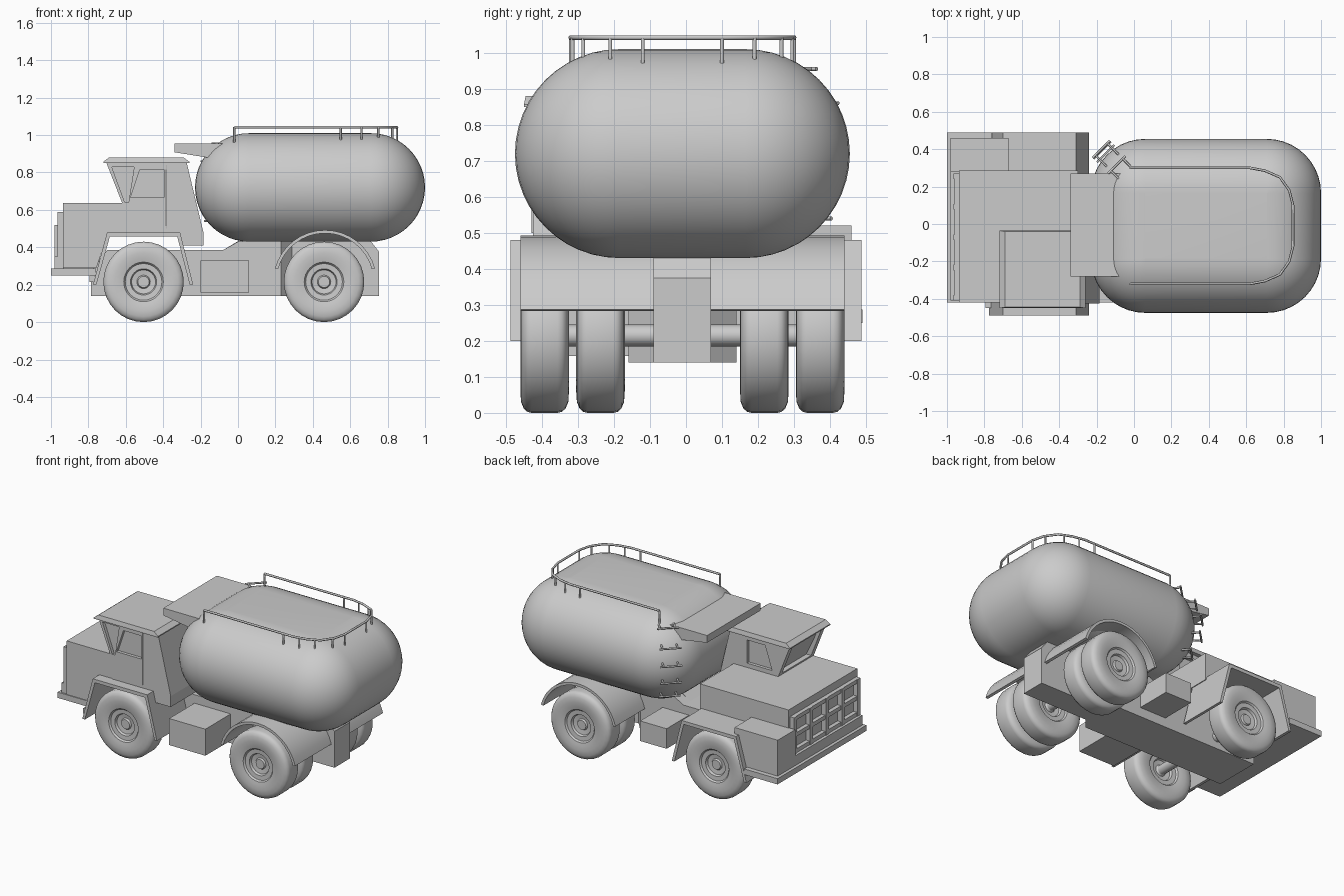
import bpy, bmesh, math
from math import sin, cos, pi

if "Cube" in bpy.data.objects:
    bpy.data.objects.remove(bpy.data.objects["Cube"])

YC = -0.01  # centre line of chassis, wheels and tank


def loft(name, rings, smooth=None):
    """Skin closed rings of equal length and cap both ends."""
    bm = bmesh.new()
    vs = [[bm.verts.new(p) for p in r] for r in rings]
    n = len(rings[0])
    for a, b in zip(vs, vs[1:]):
        for i in range(n):
            j = (i + 1) % n
            bm.faces.new((a[i], a[j], b[j], b[i]))
    bm.faces.new(vs[0])
    bm.faces.new(vs[-1])
    bmesh.ops.remove_doubles(bm, verts=bm.verts, dist=1e-5)
    bmesh.ops.recalc_face_normals(bm, faces=bm.faces)
    me = bpy.data.meshes.new(name)
    bm.to_mesh(me)
    bm.free()
    ob = bpy.data.objects.new(name, me)
    bpy.context.collection.objects.link(ob)
    if smooth:
        bpy.ops.object.select_all(action='DESELECT')
        ob.select_set(True)
        bpy.context.view_layer.objects.active = ob
        bpy.ops.object.shade_smooth_by_angle(angle=math.radians(smooth))
    return ob


def prism(name, pts, y0, y1, smooth=None):
    """Extrude an x-z outline along y."""
    return loft(name, [[(x, y, z) for x, z in pts] for y in (y0, y1)], smooth)


def box(name, x0, x1, y0, y1, z0, z1):
    return prism(name, [(x0, z0), (x1, z0), (x1, z1), (x0, z1)], y0, y1)


def tube(name, paths, r):
    cu = bpy.data.curves.new(name, 'CURVE')
    cu.dimensions = '3D'
    cu.bevel_depth, cu.bevel_resolution, cu.use_fill_caps = r, 1, True
    for path in paths:
        s = cu.splines.new('POLY')
        s.points.add(len(path) - 1)
        for p, co in zip(s.points, path):
            p.co = (*co, 1)
    ob = bpy.data.objects.new(name, cu)
    bpy.context.collection.objects.link(ob)


def turned(name, profile, x, y, z, n=32, smooth=35):
    """Revolve (radius, offset) points about a y axis."""
    return loft(name, [[(x + r * cos(2 * pi * i / n), y + o, z + r * sin(2 * pi * i / n))
                        for i in range(n)] for r, o in profile], smooth)


def cut(ob, cutter):
    cutter.hide_render = True
    cutter.hide_viewport = True
    m = ob.modifiers.new('cut', 'BOOLEAN')
    m.operation, m.object, m.solver = 'DIFFERENCE', cutter, 'EXACT'


# Tank: sphere stretched along x and y, built from rounded-rectangle rings
R, TX, TZ, FX, FY = 0.29, 0.385, 0.72, 0.325, 0.175
rings = []
for k in range(25):
    lat = -pi / 2 + pi * k / 24
    r = max(R * cos(lat), 0.0005)
    ring = []
    for q, (sx, sy) in enumerate([(1, 1), (-1, 1), (-1, -1), (1, -1)]):
        for i in range(11):
            a = pi / 2 * (q + i / 10)
            ring.append((TX + sx * FX + r * cos(a), YC + sy * FY + r * sin(a), TZ + R * sin(lat)))
    rings.append(ring)
loft('tank', rings, 40)


def tank_top(x, y):
    dx, dy = max(abs(x - TX) - FX, 0), max(abs(y - YC) - FY, 0)
    return TZ + math.sqrt(max(R * R - dx * dx - dy * dy, 0))


# Guard rail on the tank with posts
side = [(-0.02, 0.31), (0.62, 0.31), (0.70, 0.295), (0.78, 0.26), (0.83, 0.19), (0.85, 0.11)]
loop = [(x, YC + y, 1.042) for x, y in side] + [(x, YC - y, 1.042) for x, y in reversed(side)]
tube('guard_rail', [loop], 0.007)
posts = []
for x, y in [(-0.02, 0.31), (0.55, 0.31), (0.66, 0.305), (0.75, 0.275), (0.825, 0.2), (0.85, 0.11)]:
    for s in (1, -1):
        posts.append([(x, YC + s * y, 1.042), (x, YC + s * y, tank_top(x, YC + s * y) - 0.015)])
tube('guard_rail_posts', posts, 0.006)

# Ladder rungs on the front corner of the tank
rungs = []
for z in (0.54, 0.65, 0.76, 0.86, 0.955):
    r = math.sqrt(R * R - (z - TZ) ** 2)

    def corner(out, along):
        return (TX - FX + (-out + along) * 0.7071, YC + FY + (out + along) * 0.7071, z)
    rungs.append([corner(r + 0.045, -0.065), corner(r + 0.045, 0.065)])
    rungs += [[corner(r - 0.03, s * 0.045), corner(r + 0.045, s * 0.045)] for s in (1, -1)]
tube('ladder_rungs', rungs, 0.006)

# Front deck of the tank
prism('tank_deck', [(-0.34, 0.908), (-0.04, 0.86), (-0.04, 0.955), (-0.34, 0.955)], -0.28, 0.27)

# Chassis: wide front frame tapering into a narrow rear beam
prism('rear_beam', [(0.0, 0.14), (0.755, 0.14), (0.755, 0.375), (0.70, 0.445), (0.02, 0.445),
                    (-0.08, 0.385)], YC - 0.08, YC + 0.08)
plan = [(-0.785, 0.15), (0.23, 0.15), (0.29, 0.08)]
plan = [(x, YC + y) for x, y in plan] + [(x, YC - y) for x, y in reversed(plan)]
low = [(x, y, 0.14) for x, y in plan]
top = [(x, y, 0.385 if x < 0 else 0.44) for x, y in plan]
prism('front_frame', [(-0.785, 0.14), (0.23, 0.14), (0.23, 0.43), (0.0, 0.43), (-0.08, 0.385),
                      (-0.70, 0.385), (-0.785, 0.27)], YC - 0.15, YC + 0.15)
loft('frame_taper', [[(0.23, YC + s * 0.15, z) for s, z in ((-1, 0.14), (1, 0.14), (1, 0.43), (-1, 0.43))],
                     [(0.29, YC + s * 0.08, z) for s, z in ((-1, 0.14), (1, 0.14), (1, 0.43), (-1, 0.43))]])

# Wheels: single in front, double at the rear, with axles
half = [(0.03, 0.04), (0.036, 0.030), (0.064, 0.034), (0.07, 0.048), (0.098, 0.05), (0.106, 0.06),
        (0.125, 0.064), (0.155, 0.0675), (0.185, 0.0655), (0.203, 0.058), (0.212, 0.048), (0.215, 0.036)]
wheel = half + [(r, -o) for r, o in reversed(half)]
for s, tag in ((1, 'left'), (-1, 'right')):
    turned('front_wheel_' + tag, wheel, -0.505, YC + s * 0.3825, 0.215)
    for y, pos in ((0.3825, 'outer'), (0.2275, 'inner')):
        turned(f'rear_wheel_{pos}_{tag}', wheel, 0.46, YC + s * y, 0.215)
for x, tag in ((-0.505, 'front'), (0.46, 'rear')):
    turned(tag + '_axle', [(0.03, -0.37), (0.03, 0.37)], x, YC, 0.215, 16)

# Rear fender arch over the full width
arc = [pi * (15 + 150 * i / 16) / 180 for i in range(17)]
prism('rear_fender', [(0.465 + 0.277 * cos(a), 0.215 + 0.277 * sin(a)) for a in arc] +
      [(0.465 + 0.26 * cos(a), 0.215 + 0.26 * sin(a)) for a in reversed(arc)], -0.46, 0.44, 30)

# Front fenders
fender = [(-0.775, 0.20), (-0.70, 0.48), (-0.31, 0.48), (-0.24, 0.20),
          (-0.258, 0.20), (-0.325, 0.458), (-0.685, 0.458), (-0.757, 0.20)]
for s, tag in ((1, 'left'), (-1, 'right')):
    prism('front_fender_' + tag, fender, s * 0.16, s * 0.488)

# Side boxes under the frame and their brackets
box('side_box_right', -0.20, 0.06, -0.42, -0.15, 0.158, 0.33)
box('side_box_left', -0.12, 0.07, 0.13, 0.37, 0.20, 0.33)

# Hood, left front box, bumper
prism('hood', [(-0.935, 0.29), (-0.757, 0.29), (-0.70, 0.46), (-0.30, 0.46), (-0.30, 0.637),
               (-0.935, 0.637)], -0.42, 0.285)
prism('front_left_box', [(-0.98, 0.285), (-0.755, 0.285), (-0.70, 0.48), (-0.67, 0.48), (-0.67, 0.52),
                         (-0.98, 0.52)], 0.28, 0.46)
box('bumper', -1.0, -0.76, -0.42, 0.49, 0.25, 0.287)

# Radiator grille frame with two rows of openings
for i in range(5):
    y = -0.41 + i * 0.1625
    box(f'grille_post_{i}', -0.965, -0.93, y, y + 0.03, 0.35, 0.588)
for z in (0.35, 0.455, 0.563):
    box('grille_bar', -0.961, -0.93, -0.40, 0.26, z, z + 0.025)
box('grille_base', -0.98, -0.93, -0.41, 0.285, 0.285, 0.35)

# Cab with recessed windows
cab = prism('cab', [(-0.705, 0.855), (-0.605, 0.60), (-0.605, 0.46), (-0.31, 0.46), (-0.30, 0.41),
                    (-0.185, 0.41), (-0.185, 0.48), (-0.275, 0.855)], -0.425, -0.06)
door_window = [(-0.575, 0.665), (-0.395, 0.665), (-0.395, 0.815), (-0.525, 0.815)]
quarter_window = [(-0.605, 0.64), (-0.585, 0.64), (-0.555, 0.83), (-0.675, 0.83)]
for y0, y1, tag in ((-0.46, -0.405, 'right'), (-0.08, -0.03, 'left')):
    cut(cab, prism('door_window_cutter_' + tag, door_window, y0, y1))
    if tag == 'right':
        cut(cab, prism('quarter_window_cutter', quarter_window, y0, y1))
cut(cab, prism('windshield_cutter', [(-0.73, 0.83), (-0.64, 0.65), (-0.59, 0.65), (-0.675, 0.83)],
               -0.39, -0.095))

# Cab roof with sloping brim
loft('cab_roof', [[(x, y, z) for x, y in ((a, c), (b, c), (b, d), (a, d))] for a, b, c, d, z in
                  ((-0.72, -0.26, -0.45, -0.035, 0.85), (-0.72, -0.26, -0.45, -0.035, 0.857),
                   (-0.69, -0.29, -0.445, -0.04, 0.88))])

# Door outline and handle-side step
tube('door_seam', [[(-0.385, -0.426, 0.50), (-0.385, -0.426, 0.84)]], 0.003)
box('step', -0.795, -0.765, -0.45, -0.40, 0.215, 0.25)
